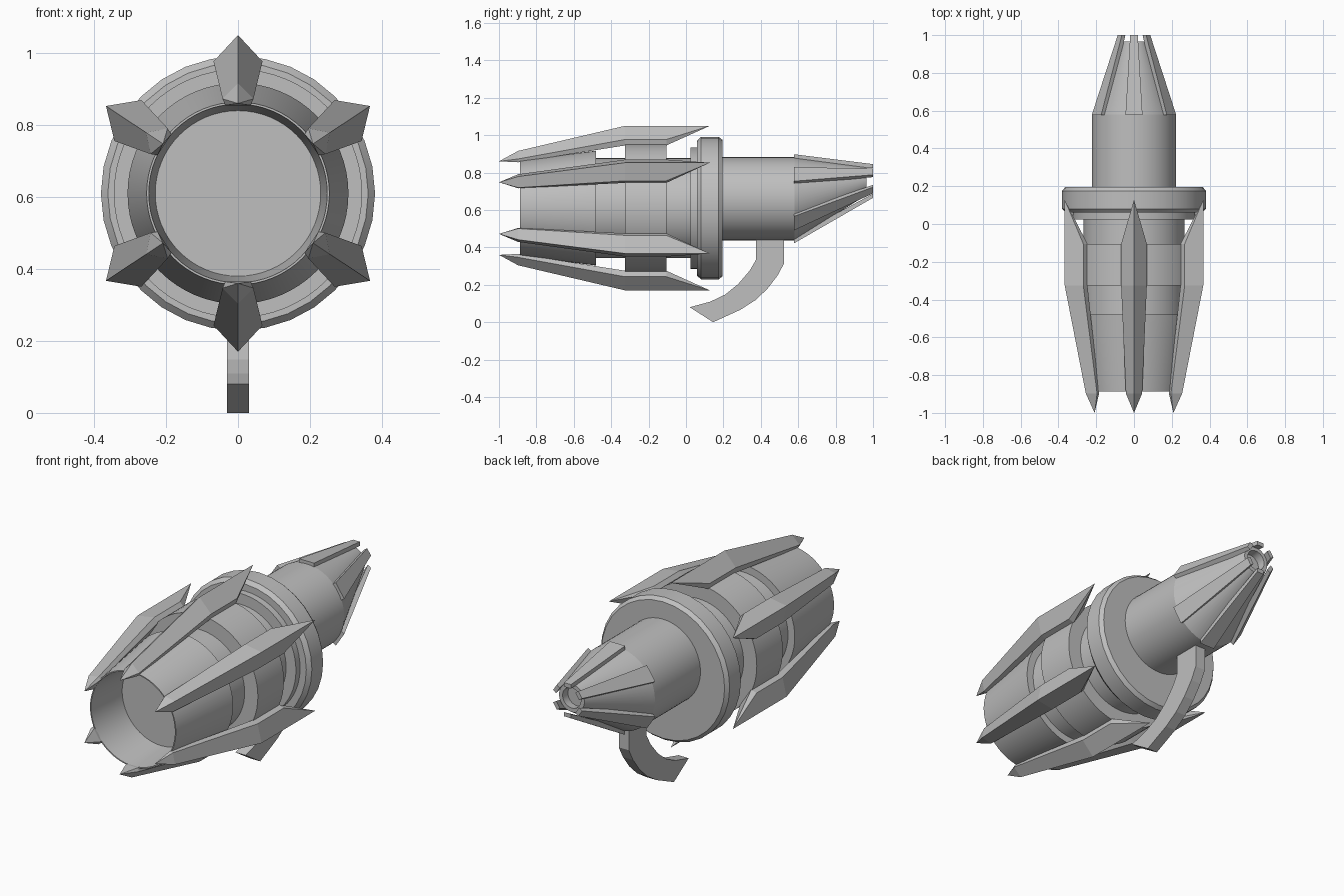
import bpy, bmesh, math

if "Cube" in bpy.data.objects:
    bpy.data.objects.remove(bpy.data.objects["Cube"], do_unlink=True)

grey = bpy.data.materials.new("plain grey")
grey.use_nodes = True
GREY = (0.52, 0.52, 0.52, 1)
grey.diffuse_color = GREY
for node in grey.node_tree.nodes:
    if node.type == 'BSDF_PRINCIPLED':
        node.inputs["Base Color"].default_value = GREY

AXIS = 0.61          # height of the main body axis
REAR = 0.66          # height of the rear barrel axis
NOSE = 0.755         # height of the nozzle end
FIN_ANGLES = [math.radians(a) for a in (90, 33.5, -33.5, -90, -146.5, 146.5)]


def loft(name, loops, smooth=False):
    """Skin closed loops of points, cap both ends and make an object."""
    bm = bmesh.new()
    rows = [[bm.verts.new(p) for p in loop] for loop in loops]
    n = len(rows[0])
    for a, b in zip(rows, rows[1:]):
        for i in range(n):
            j = (i + 1) % n
            bm.faces.new((a[i], a[j], b[j], b[i]))
    bm.faces.new(rows[0])
    bm.faces.new(rows[-1])
    bmesh.ops.remove_doubles(bm, verts=bm.verts, dist=0.0005)
    bmesh.ops.recalc_face_normals(bm, faces=bm.faces)
    mesh = bpy.data.meshes.new(name)
    bm.to_mesh(mesh)
    bm.free()
    mesh.materials.append(grey)
    obj = bpy.data.objects.new(name, mesh)
    bpy.context.collection.objects.link(obj)
    if smooth:
        bpy.ops.object.select_all(action='DESELECT')
        obj.select_set(True)
        bpy.context.view_layer.objects.active = obj
        bpy.ops.object.shade_smooth_by_angle(angle=math.radians(25))
    return obj


def lathe(name, rings, sides=64):
    """Round part along y; each ring is (y, radius, centre height)."""
    loops = []
    for y, r, cz in rings:
        loops.append([(r * math.cos(t), y, cz + r * math.sin(t))
                      for t in (2 * math.pi * i / sides for i in range(sides))])
    return loft(name, loops, True)


def fin(name, angle, sections):
    """Fin at an angle; each section is (y, centre height, [(across, out), ...])."""
    c, s = math.cos(angle), math.sin(angle)
    return loft(name, [[(r * c - u * s, y, cz + r * s + u * c) for u, r in pts]
                       for y, cz, pts in sections])


# Open front barrel with a shallow bore
lathe("front_barrel", [(-0.65, 0.23, AXIS), (-0.887, 0.248, AXIS),
                       (-0.887, 0.254, AXIS), (-0.48, 0.307, AXIS)])
# Core, clamp band and collar
lathe("core", [(-0.5, 0.267, AXIS), (0.08, 0.267, AXIS)])
lathe("clamp_band", [(-0.325, 0.345, AXIS), (-0.105, 0.345, AXIS)])
lathe("collar_step", [(0.025, 0.325, AXIS), (0.08, 0.325, AXIS)])
lathe("collar", [(0.06, 0.362, AXIS), (0.08, 0.381, AXIS),
                 (0.175, 0.381, AXIS), (0.195, 0.365, AXIS)], 32)
# Rear barrel and upswept hollow nozzle
lathe("rear_barrel", [(0.15, 0.222, REAR), (0.58, 0.222, REAR)])
lathe("nozzle", [(0.58, 0.222, REAR), (0.965, 0.075, NOSE),
                 (0.965, 0.054, NOSE), (0.92, 0.054, NOSE - 0.005)])


def kite(half, base, foot, side, top):
    return [(-base, foot), (-half, side), (0, top), (half, side), (base, foot)]


# Six long blades round the front, six plates round the nozzle
for k, ang in enumerate(FIN_ANGLES, 1):
    wide = kite(0.068, 0.06, 0.335, 0.367, 0.44)
    fin(f"front_blade_{k}", ang, [
        (-1.0, AXIS, [(0, 0.25)] * 5),
        (-0.897, AXIS, kite(0.043, 0.035, 0.245, 0.263, 0.306)),
        (-0.325, AXIS, wide),
        (-0.105, AXIS, wide),
        (0.128, AXIS, [(0, 0.44)] * 5)])
    fin(f"nozzle_plate_{k}", ang, [
        (0.578, REAR, [(-0.045, 0.2), (-0.045, 0.238), (0.045, 0.238), (0.045, 0.2)]),
        (1.0, NOSE, [(-0.02, 0.068), (-0.02, 0.09), (0.02, 0.09), (0.02, 0.068)])])

# Curved hook under the rear barrel, as a side profile in (y, z)
outer = [(0.525, 0.5), (0.525, 0.315), (0.49, 0.25), (0.435, 0.178),
         (0.37, 0.117), (0.29, 0.066), (0.145, 0.0)]
inner = [(0.02, 0.08), (0.13, 0.11), (0.21, 0.148), (0.28, 0.205),
         (0.34, 0.275), (0.375, 0.335), (0.375, 0.5)]
loft("hook", [[(x, y, z) for y, z in outer + inner] for x in (-0.03, 0.03)])
